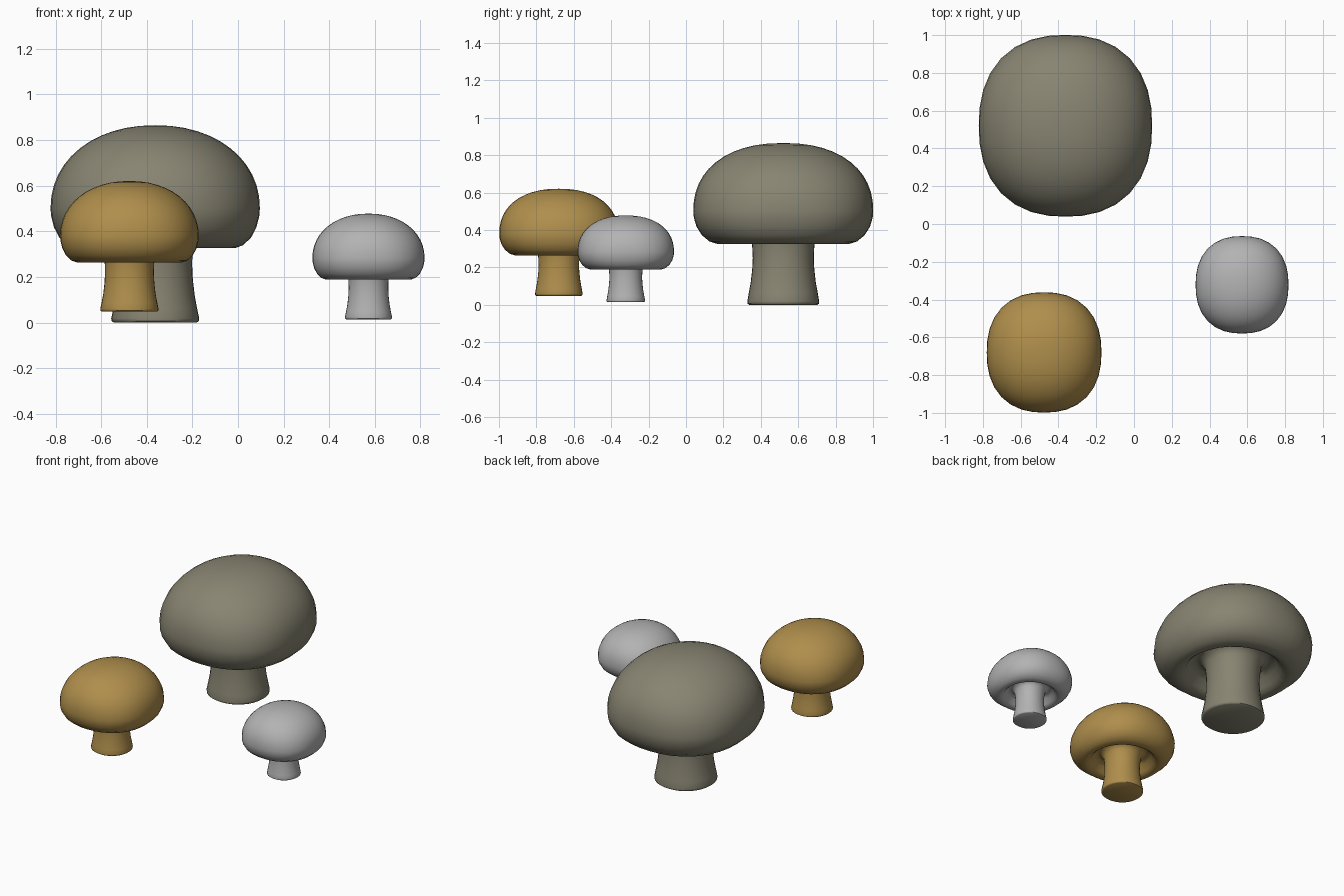
import bpy, bmesh, math

if "Cube" in bpy.data.objects:
    bpy.data.objects.remove(bpy.data.objects["Cube"])

SIDES = 32

# Profile rings from foot to cap edge: half width x, half width y, height, roundness exponent
LOWER = [
    (0.182, 0.182, 0.000, 2.1), (0.191, 0.191, 0.006, 2.1), (0.193, 0.192, 0.018, 2.1),
    (0.184, 0.185, 0.060, 2.1), (0.173, 0.174, 0.120, 2.1), (0.165, 0.166, 0.190, 2.1),
    (0.162, 0.163, 0.250, 2.1), (0.163, 0.166, 0.310, 2.1), (0.170, 0.174, 0.370, 2.1),
    (0.190, 0.195, 0.410, 2.1), (0.225, 0.231, 0.420, 2.1), (0.262, 0.268, 0.395, 2.1),
    (0.290, 0.296, 0.352, 2.1), (0.318, 0.322, 0.330, 2.1), (0.350, 0.354, 0.326, 2.15),
    (0.385, 0.395, 0.339, 2.25), (0.420, 0.435, 0.372, 2.35), (0.444, 0.464, 0.418, 2.35),
    (0.456, 0.478, 0.465, 2.35),
]


def dome():
    """Rounded cap top, from the widest ring upwards."""
    rings = []
    steps = 12
    for i in range(steps):
        a = 0.5 * math.pi * i / steps
        h = math.sin(a) ** (2 / 2.12)
        rx = 0.459 * math.cos(a) ** (2 / 2.12)
        ry = 0.481 * (1 - h ** 2.25) ** (1 / 2.25)
        rings.append((rx, ry, 0.500 + 0.365 * h, 2.33 - 0.33 * h))
    return rings


def mushroom(name, location, scale, color):
    bm = bmesh.new()
    loops = []
    for rx, ry, z, n in LOWER + dome():
        loop = []
        for i in range(SIDES):
            a = 2 * math.pi * i / SIDES
            c, s = math.cos(a), math.sin(a)
            k = (abs(c) ** n + abs(s) ** n) ** (-1 / n)
            loop.append(bm.verts.new((rx * c * k, ry * s * k, z)))
        loops.append(loop)
    for lo, hi in zip(loops, loops[1:]):
        for i in range(SIDES):
            j = (i + 1) % SIDES
            bm.faces.new((lo[i], lo[j], hi[j], hi[i]))
    # Close the foot and the crown
    bm.faces.new(loops[0][::-1])
    tip = bm.verts.new((0, 0, 0.865))
    for i in range(SIDES):
        bm.faces.new((loops[-1][i], loops[-1][(i + 1) % SIDES], tip))
    bmesh.ops.recalc_face_normals(bm, faces=bm.faces)
    mesh = bpy.data.meshes.new(name)
    bm.to_mesh(mesh)
    bm.free()
    obj = bpy.data.objects.new(name, mesh)
    bpy.context.collection.objects.link(obj)
    obj.location = location
    obj.scale = (scale,) * 3
    mat = bpy.data.materials.new(name + "_color")
    mat.diffuse_color = color
    mat.use_nodes = True
    mat.node_tree.nodes["Principled BSDF"].inputs["Base Color"].default_value = mat.diffuse_color
    mesh.materials.append(mat)
    bpy.ops.object.select_all(action='DESELECT')
    obj.select_set(True)
    bpy.context.view_layer.objects.active = obj
    bpy.ops.object.shade_smooth_by_angle(angle=math.radians(50))


mushroom("large_mushroom", (-0.363, 0.520, 0.0), 1.0, (0.245, 0.232, 0.168, 1))
mushroom("medium_mushroom", (-0.476, -0.680, 0.048), 0.662, (0.43, 0.272, 0.072, 1))
mushroom("small_mushroom", (0.572, -0.322, 0.014), 0.536, (0.45, 0.45, 0.45, 1))
